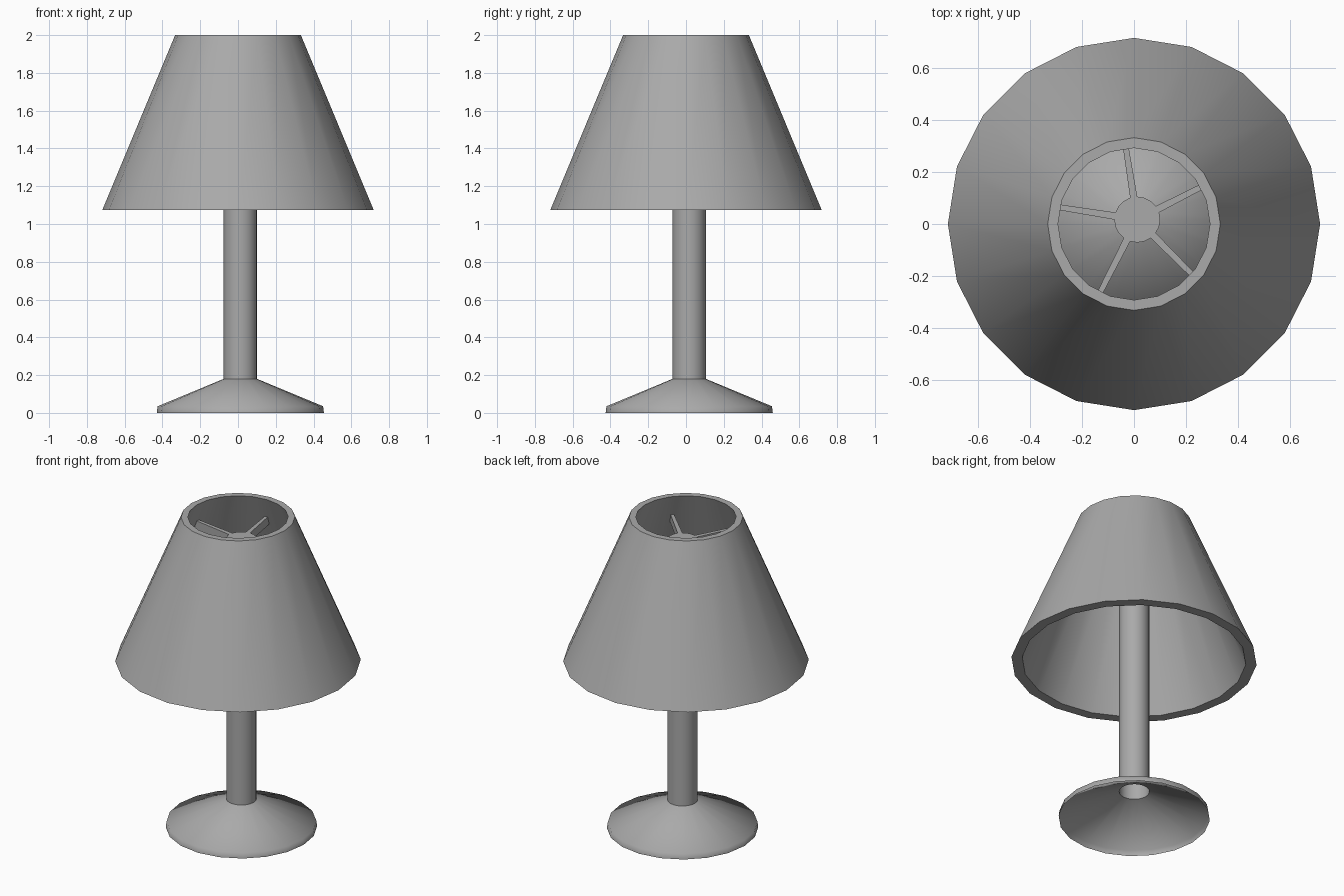
import bpy, bmesh, math
from mathutils import Vector

old = bpy.data.objects.get("Cube")
if old:
    bpy.data.objects.remove(old, do_unlink=True)

SIDES = 20
AXIS = Vector((0.0125, 0.017, 0))      # stem and base sit slightly off centre
STEM_R = 0.0885
STEM_TOP = 1.86

grey = bpy.data.materials.new("warm_grey")
grey.use_nodes = True
colour = (0.4, 0.4, 0.4, 1)
grey.diffuse_color = colour
grey.node_tree.nodes["Principled BSDF"].inputs["Base Color"].default_value = colour


def finish(name, bm, angle):
    """Turn a bmesh into a named, shaded object."""
    bm.normal_update()
    mesh = bpy.data.meshes.new(name)
    bm.to_mesh(mesh)
    bm.free()
    mesh.materials.append(grey)
    obj = bpy.data.objects.new(name, mesh)
    bpy.context.collection.objects.link(obj)
    bpy.ops.object.select_all(action='DESELECT')
    obj.select_set(True)
    bpy.context.view_layer.objects.active = obj
    bpy.ops.object.shade_smooth_by_angle(angle=math.radians(angle))
    return obj


def lathe(name, profile, centre=Vector(), closed=False, cap_top=False, angle=35):
    """Sweep (radius, height) points, listed upward on the outside, round z."""
    bm = bmesh.new()
    rings = []
    for r, z in profile:
        turns = [math.radians(90) + math.tau * i / SIDES for i in range(SIDES)]
        rings.append([bm.verts.new(centre + Vector((r * math.cos(a), r * math.sin(a), z)))
                      for a in turns])
    pairs = list(zip(rings, rings[1:]))
    if closed:
        pairs.append((rings[-1], rings[0]))
    for low, high in pairs:
        for i in range(SIDES):
            j = (i + 1) % SIDES
            bm.faces.new((low[i], low[j], high[j], high[i]))
    if cap_top:
        bm.faces.new(rings[-1])
    return finish(name, bm, angle)


# Base: thin hollow cone with a short rim
lathe("base", [(0.4425, 0), (0.438, 0.035), (STEM_R, 0.18)], AXIS, angle=80)

# Stem: tube open below, closed on top
lathe("stem", [(STEM_R, 0.18), (STEM_R, STEM_TOP)], AXIS, cap_top=True)

# Shade: thick-walled truncated cone, open at both ends
lathe("shade", [(0.718, 1.075), (0.333, 2), (0.293, 2), (0.655, 1.075)], closed=True)

# Spokes: five tapered bars from the stem faces to the shade wall
for k in range(5):
    a = math.radians(27 + 72 * k)
    out = Vector((math.cos(a), math.sin(a), 0))
    side = Vector((-out.y, out.x, 0))
    # stop inside the shade wall, measured from the shade's own centre
    along = AXIS.dot(out)
    reach = -along + math.sqrt(along ** 2 - AXIS.length_squared + 0.36 ** 2)
    bm = bmesh.new()
    bmesh.ops.create_cube(bm, size=1)
    for v in bm.verts:
        outer = v.co.x > 0
        dist = reach if outer else STEM_R - 0.005
        width = 0.02 if outer else 0.028
        height = STEM_TOP if v.co.z > 0 else STEM_TOP - 0.055
        v.co = AXIS + out * dist + side * (v.co.y * width) + Vector((0, 0, height))
    finish(f"spoke_{k + 1}", bm, 30)
